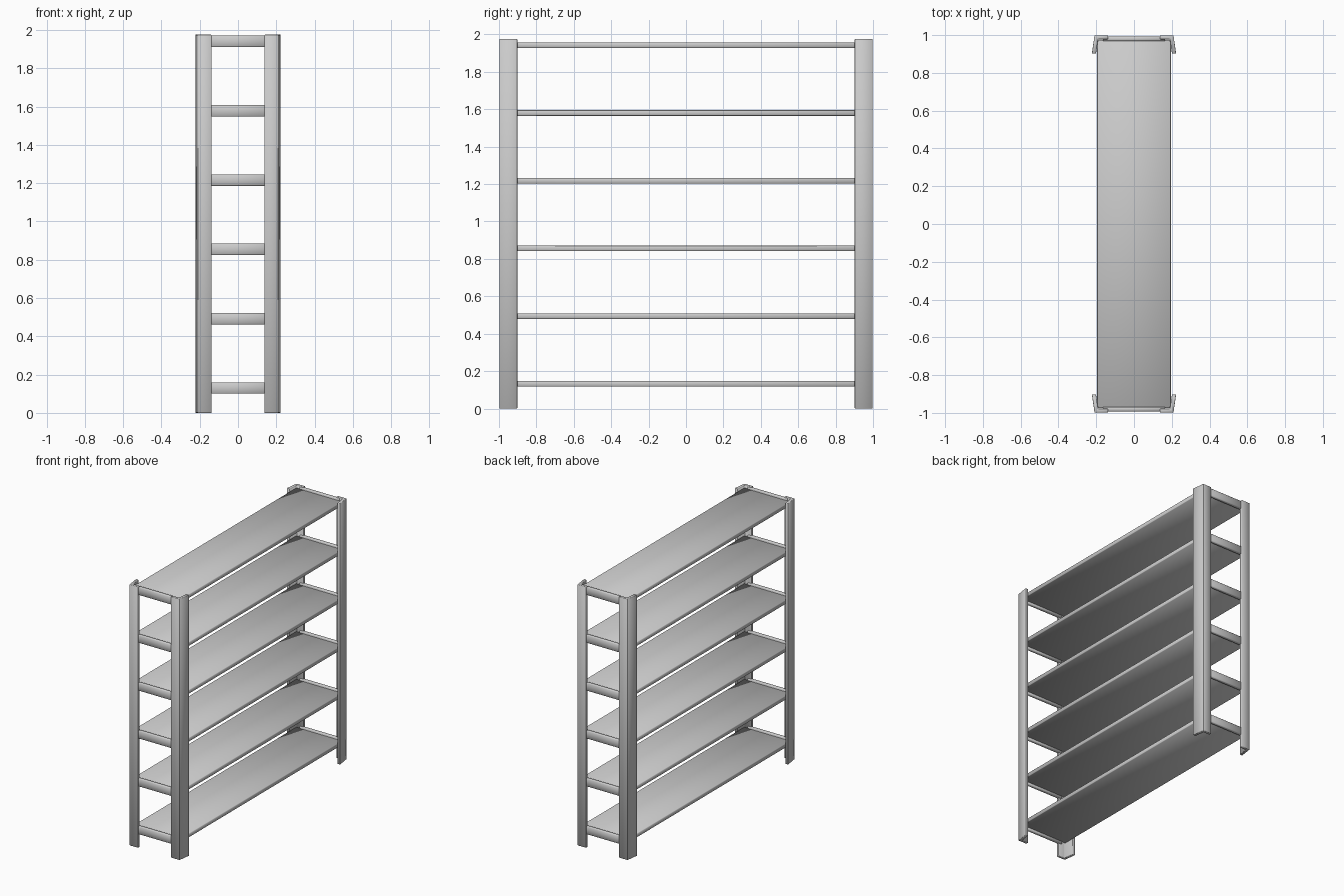
import bpy, bmesh

if "Cube" in bpy.data.objects:
    bpy.data.objects.remove(bpy.data.objects["Cube"])

HEIGHT = 1.975
LEVELS = [0.132 + 0.362 * i for i in range(6)]


def finish(name, bm):
    bmesh.ops.recalc_face_normals(bm, faces=bm.faces)
    for f in bm.faces:
        f.smooth = True
    mesh = bpy.data.meshes.new(name)
    bm.to_mesh(mesh)
    bm.free()
    obj = bpy.data.objects.new(name, mesh)
    bpy.context.collection.objects.link(obj)
    return obj


def box(name, center, size, bevel):
    bm = bmesh.new()
    bmesh.ops.create_cube(bm, size=1)
    for v in bm.verts:
        v.co = [c + s * p for c, s, p in zip(center, size, v.co)]
    bmesh.ops.bevel(bm, geom=bm.edges[:], offset=bevel, segments=1, affect='EDGES')
    return finish(name, bm)


# Corner posts: angle-iron profile with a slightly splayed side flange
PROFILE = [(0.138, 0.998), (0.209, 0.998), (0.223, 0.902),
           (0.201, 0.902), (0.190, 0.978), (0.138, 0.978)]


def post(name, sx, sy):
    bm = bmesh.new()
    low = [bm.verts.new((sx * x, sy * y, 0)) for x, y in PROFILE]
    face = bm.faces.new(low)
    ext = bmesh.ops.extrude_face_region(bm, geom=[face])
    for v in ext["geom"]:
        if isinstance(v, bmesh.types.BMVert):
            v.co.z = HEIGHT
    bmesh.ops.recalc_face_normals(bm, faces=bm.faces)
    bmesh.ops.bevel(bm, geom=bm.edges[:], offset=0.002, segments=1, affect='EDGES')
    return finish(name, bm)


for sy, depth in ((-1, "front"), (1, "back")):
    for sx, side in ((-1, "left"), (1, "right")):
        post(f"{depth}_{side}_post", sx, sy)

for i, z in enumerate(LEVELS, 1):
    # Shelf board
    box(f"shelf_{i}", (0, 0, z), (0.39, 1.95, 0.03), 0.003)
    # End rails between the posts
    for sy, depth in ((-1, "front"), (1, "back")):
        box(f"{depth}_rail_{i}", (0, sy * 0.980, z - 0.002),
            (0.33, 0.024, 0.06), 0.004)
